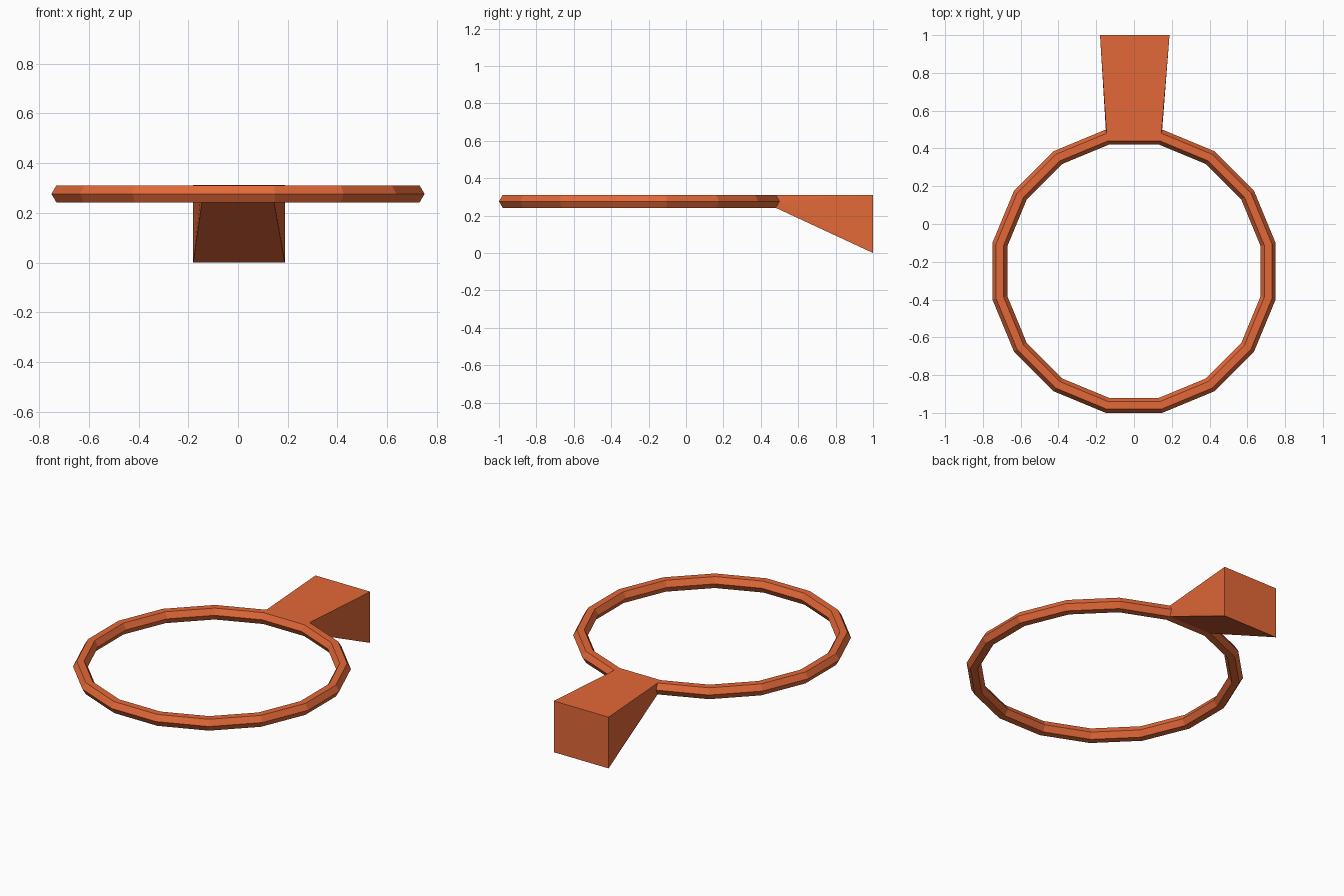
import bpy, bmesh
from math import pi, cos, sin

if "Cube" in bpy.data.objects:
    bpy.data.objects.remove(bpy.data.objects["Cube"])

N, SIDES = 16, 6
MAJOR, MINOR = 0.71, 0.04
CY, CZ = -0.25, 0.276

bm = bmesh.new()

# Hexagonal-section ring; segment 0 faces +y
k = 1 / cos(pi / N)
rings = []
for i in range(N):
    a = pi / 2 - pi / N + i * 2 * pi / N
    ring = []
    for j in range(SIDES):
        b = j * 2 * pi / SIDES
        r = (MAJOR + MINOR * cos(b)) * k
        ring.append(bm.verts.new((r * cos(a), CY + r * sin(a), CZ + MINOR * sin(b))))
    rings.append(ring)
for i in range(N):
    p, q = rings[i], rings[(i + 1) % N]
    for j in range(SIDES):
        if i == 0 and j in (0, SIDES - 1):
            continue  # opening where the handle grows out
        m = (j + 1) % SIDES
        bm.faces.new((p[j], q[j], q[m], p[m]))

# Wedge handle grown from the outer faces of that segment
def end_pair(x):
    return [bm.verts.new((x, 1, z)) for z in (0.311, 0.0)]

right, left = end_pair(0.188), end_pair(-0.18)
for ring, (top, bot) in ((rings[0], right), (rings[1], left)):
    mid, up, low = ring[0], ring[1], ring[5]
    for tri in ((up, mid, top), (mid, bot, top), (mid, low, bot)):
        bm.faces.new(tri)
bm.faces.new((rings[0][1], right[0], left[0], rings[1][1]))
bm.faces.new((rings[0][5], rings[1][5], left[1], right[1]))
bm.faces.new((right[0], right[1], left[1], left[0]))
bmesh.ops.recalc_face_normals(bm, faces=bm.faces[:])

mesh = bpy.data.meshes.new("ring_with_handle")
bm.to_mesh(mesh)
bm.free()
obj = bpy.data.objects.new("ring_with_handle", mesh)
bpy.context.collection.objects.link(obj)

mat = bpy.data.materials.new("orange")
mat.diffuse_color = (0.77, 0.14, 0.04, 1)
mat.use_nodes = True
mat.node_tree.nodes["Principled BSDF"].inputs["Base Color"].default_value = mat.diffuse_color
mesh.materials.append(mat)
